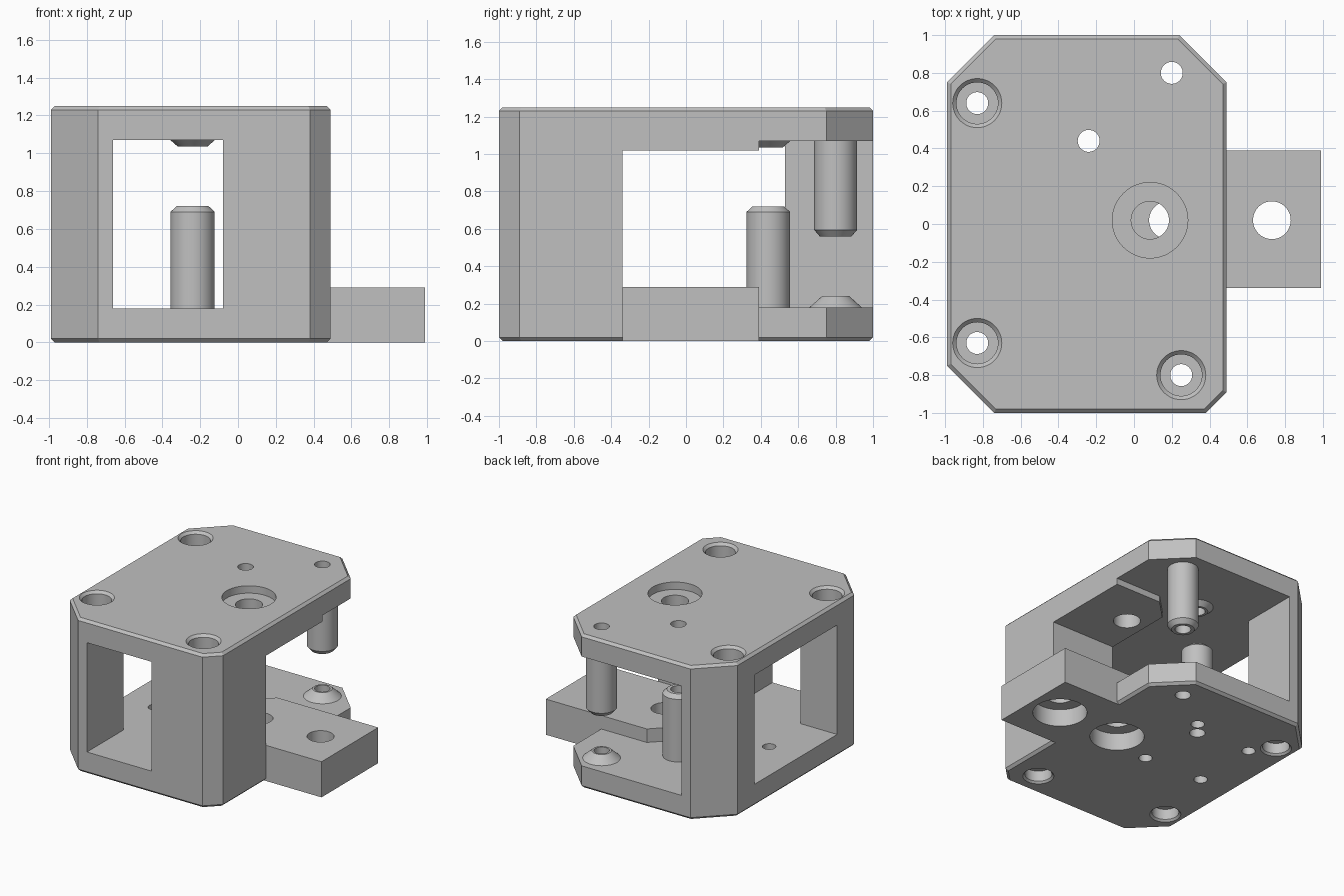
import bpy, bmesh, math

if "Cube" in bpy.data.objects:
    bpy.data.objects.remove(bpy.data.objects["Cube"])

grey = bpy.data.materials.new("plain grey")
grey.diffuse_color = (0.53, 0.53, 0.53, 1)
grey.use_nodes = True
grey.node_tree.nodes["Principled BSDF"].inputs["Base Color"].default_value = grey.diffuse_color


def finish(name, bm):
    bmesh.ops.recalc_face_normals(bm, faces=bm.faces)
    me = bpy.data.meshes.new(name)
    bm.to_mesh(me)
    bm.free()
    me.materials.append(grey)
    ob = bpy.data.objects.new(name, me)
    bpy.context.collection.objects.link(ob)
    return ob


def loft(name, rings, closed=False):
    """Skin a stack of rings; cap the ends, or join last to first."""
    bm = bmesh.new()
    loops = [[bm.verts.new(p) for p in r] for r in rings]
    n = len(loops[0])
    pairs = list(zip(loops, loops[1:]))
    if closed:
        pairs.append((loops[-1], loops[0]))
    else:
        bm.faces.new(loops[0])
        bm.faces.new(loops[-1])
    for a, b in pairs:
        for i in range(n):
            j = (i + 1) % n
            bm.faces.new((a[i], a[j], b[j], b[i]))
    return finish(name, bm)


def lathe(name, profile, x, y, closed=False, n=48):
    return loft(name, [[(x + r * math.cos(k * math.tau / n), y + r * math.sin(k * math.tau / n), z)
                        for k in range(n)] for r, z in profile], closed)


def prism(name, outline, z0, z1):
    return loft(name, [[(x, y, z) for x, y in outline] for z in (z0, z1)])


def box(name, x0, x1, y0, y1, z0, z1):
    return prism(name, [(x0, y0), (x1, y0), (x1, y1), (x0, y1)], z0, z1)


def combine(target, tool, op):
    mod = target.modifiers.new(op, 'BOOLEAN')
    mod.operation, mod.solver, mod.object = op, 'EXACT', tool
    bpy.context.view_layer.objects.active = target
    bpy.ops.object.modifier_apply(modifier=mod.name)
    bpy.data.objects.remove(tool)


# Housing block with cut corners and slim edge bevels
def outline(d):
    x0, x1, y0, y1 = -0.99 + d, 0.49 - d, -1 + d, 1 - d
    c = 0.25 - 0.586 * d
    s = 0.11 - 0.586 * d
    return [(x0 + c, y0), (x1 - s, y0), (x1, y0 + s), (x1, y1 - c),
            (x1 - c, y1), (x0 + c, y1), (x0, y1 - c), (x0, y0 + c)]


frame = loft("frame", [[(x, y, z) for x, y in outline(d)]
                       for z, d in ((0, 0.02), (0.02, 0), (1.23, 0), (1.25, 0.02))])

# Openings that leave the plates and three posts
LOW, HIGH = 0.18, 1.07
combine(frame, box("front_cut", -0.66, -0.08, -2, 2, LOW, HIGH), 'DIFFERENCE')
combine(frame, box("left_cut", -2, -0.4, -0.53, 0.53, LOW, HIGH), 'DIFFERENCE')
combine(frame, box("right_cut", -0.4, 2, -0.34, 2, LOW, HIGH), 'DIFFERENCE')


# Tongue plate below and matching pad above
def tongue(x1):
    return [(-0.08, -0.34), (x1, -0.34), (x1, 0.39), (0.08, 0.39), (-0.08, 0.23)]


combine(frame, prism("tongue", tongue(0.99), 0, 0.29), 'UNION')
combine(frame, prism("pad", tongue(0.49), 1.02, 1.12), 'UNION')

# Stepped screw holes through the posts
for x, y in ((-0.83, 0.64), (-0.83, -0.63), (0.25, -0.80)):
    combine(frame, lathe("screw_cut", [
        (0.115, -0.1), (0.115, 0), (0.1, 0.015), (0.1, 0.1), (0.058, 0.1), (0.058, 1.13),
        (0.11, 1.13), (0.11, 1.23), (0.13, 1.25), (0.13, 1.35)], x, y), 'DIFFERENCE')

# Recessed hole in the top plate, recessed holes under the tongue
combine(frame, lathe("top_cut", [(0.1, 0.9), (0.1, 1.19), (0.2, 1.19), (0.2, 1.35)],
                     0.085, 0.02), 'DIFFERENCE')
for x in (0.18, 0.73):
    combine(frame, lathe("tongue_cut", [(0.2, -0.1), (0.2, 0.14), (0.1, 0.14), (0.1, 0.5)],
                         x, 0.02), 'DIFFERENCE')

# Small holes: through both plates at the pins, bottom plate only elsewhere
BORE = 0.058
PIN_A, PIN_B = (-0.24, 0.44), (0.20, 0.80)
for x, y in (PIN_A, PIN_B):
    combine(frame, lathe("pin_cut", [(BORE, -0.1), (BORE, 1.4)], x, y), 'DIFFERENCE')
for x, y in ((-0.16, 0.54), (-0.185, -0.09), (-0.70, 0.48), (-0.70, -0.07)):
    z1 = 0.5 if y != 0.54 else 0.17
    combine(frame, lathe("floor_cut", [(0.05, -0.1), (0.05, z1)], x, y), 'DIFFERENCE')

# Hollow pins and the conical bosses facing them
parts = [
    frame,
    lathe("lower_pin", [(BORE, LOW), (0.117, LOW), (0.117, 0.69), (0.085, 0.72), (BORE, 0.72)],
          *PIN_A, closed=True),
    lathe("upper_boss", [(BORE, HIGH), (0.118, HIGH), (0.078, 1.035), (BORE, 1.035)],
          *PIN_A, closed=True),
    lathe("upper_pin", [(BORE, HIGH), (0.115, HIGH), (0.115, 0.595), (0.085, 0.56), (BORE, 0.56)],
          *PIN_B, closed=True),
    lathe("lower_boss", [(BORE, LOW), (0.14, LOW), (0.073, 0.24), (BORE, 0.24)],
          *PIN_B, closed=True),
]

# Smooth the round walls, keep edges sharp
bpy.ops.object.select_all(action='DESELECT')
for ob in parts:
    ob.select_set(True)
bpy.context.view_layer.objects.active = frame
bpy.ops.object.shade_smooth_by_angle(angle=math.radians(25))
